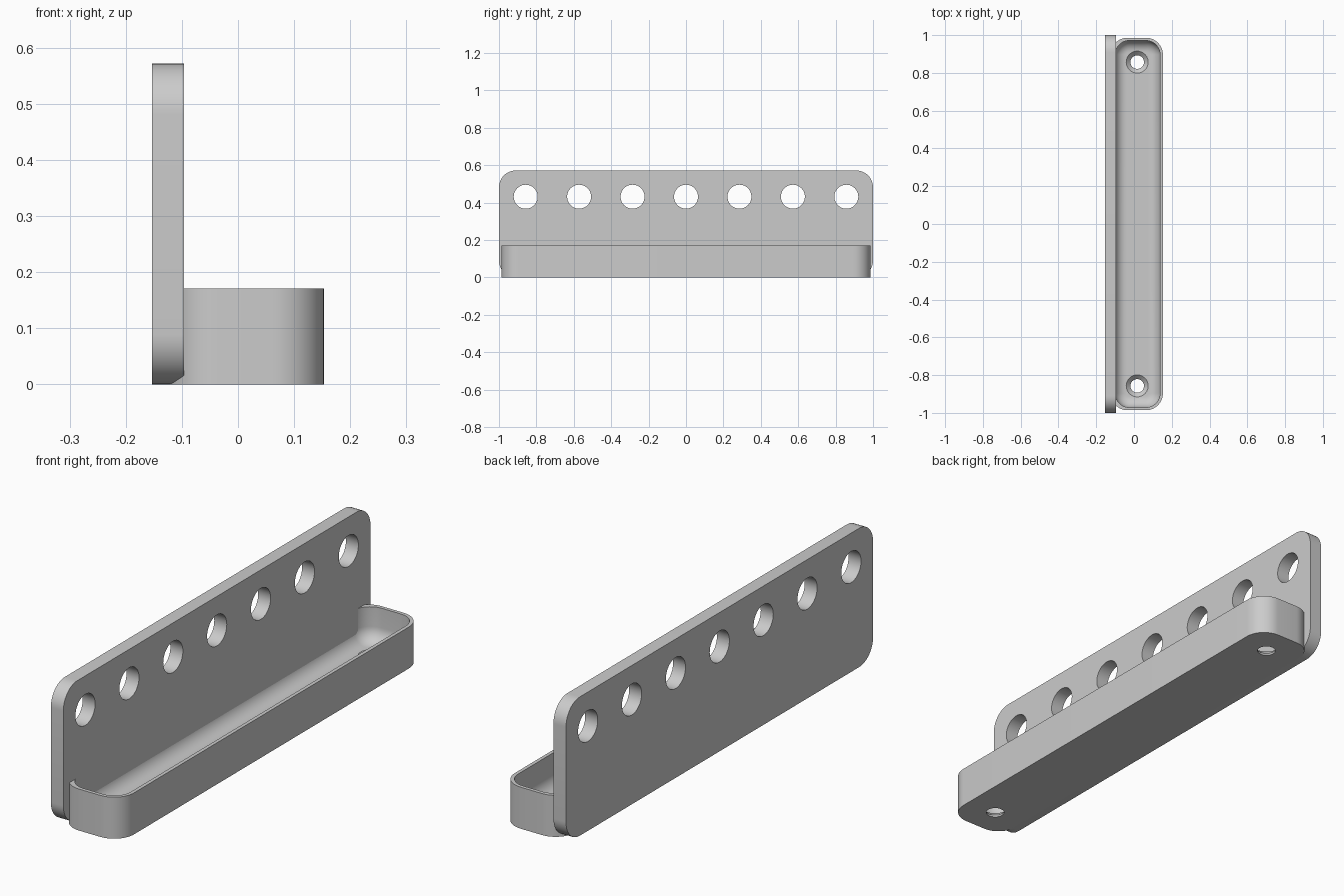
import bpy, bmesh, math

cube = bpy.data.objects.get("Cube")
if cube:
    bpy.data.objects.remove(cube, do_unlink=True)

grey = bpy.data.materials.new("plain grey")
grey.use_nodes = True
colour = (0.6, 0.6, 0.6, 1)
grey.diffuse_color = colour
grey.node_tree.nodes["Principled BSDF"].inputs["Base Color"].default_value = colour


def rounded_rect(u0, u1, v0, v1, r, steps=12):
    """Counter-clockwise outline of a rectangle with round corners."""
    corners = [(u1 - r, v1 - r), (u0 + r, v1 - r), (u0 + r, v0 + r), (u1 - r, v0 + r)]
    return [(u + r * math.cos(a), v + r * math.sin(a))
            for q, (u, v) in enumerate(corners)
            for a in [(q + i / steps) * math.pi / 2 for i in range(steps + 1)]]


def circle(u, v, r, n=48):
    return [(u + r * math.cos(2 * math.pi * i / n), v + r * math.sin(2 * math.pi * i / n))
            for i in range(n)]


def loft(name, rings):
    """Closed solid through rings of 3D points."""
    bm = bmesh.new()
    loops = [[bm.verts.new(p) for p in ring] for ring in rings]
    for a, b in zip(loops, loops[1:]):
        for i in range(len(a)):
            j = (i + 1) % len(a)
            bm.faces.new((a[i], a[j], b[j], b[i]))
    bm.faces.new(loops[0][::-1])
    bm.faces.new(loops[-1])
    bmesh.ops.recalc_face_normals(bm, faces=bm.faces)
    mesh = bpy.data.meshes.new(name)
    bm.to_mesh(mesh)
    bm.free()
    mesh.materials.append(grey)
    obj = bpy.data.objects.new(name, mesh)
    bpy.context.collection.objects.link(obj)
    return obj


def along_x(outline, x):
    return [(x, y, z) for y, z in outline]


def along_z(outline, z):
    return [(x, y, z) for x, y in outline]


def cut(target, cutters):
    for c in cutters:
        mod = target.modifiers.new("cut " + c.name, 'BOOLEAN')
        mod.operation = 'DIFFERENCE'
        mod.solver = 'EXACT'
        mod.object = c
    bpy.context.view_layer.objects.active = target
    for mod in list(target.modifiers):
        bpy.ops.object.modifier_apply(modifier=mod.name)
    for c in cutters:
        bpy.data.objects.remove(c, do_unlink=True)


# Upright back plate with a row of seven holes
BACK, FACE, HEIGHT = -0.153, -0.096, 0.572
outline = rounded_rect(-1, 1, 0, HEIGHT, 0.09)
plate = loft("back_plate", [along_x(outline, BACK), along_x(outline, FACE)])
holes = []
for i in range(-3, 4):
    ring = circle(i * 2 / 7, 0.432, 0.064)
    holes.append(loft("plate_hole", [along_x(ring, BACK - 0.1), along_x(ring, FACE + 0.1)]))
cut(plate, holes)

# Tray whose back wall is buried in the plate
RIM, FLOOR, FILLET = 0.171, 0.03, 0.06
outline = rounded_rect(-0.124, 0.153, -0.986, 0.986, 0.09)
tray = loft("tray", [along_z(outline, 0), along_z(outline, RIM)])


# Hollow with a filleted floor
def hollow_ring(inset, z):
    return along_z(rounded_rect(-0.1 + inset, 0.138 - inset, -0.971 + inset,
                                0.971 - inset, 0.075 - inset), z)


rings = []
for i in range(11):
    a = i / 10 * math.pi / 2
    rings.append(hollow_ring(FILLET * (1 - math.sin(a)), FLOOR + FILLET * (1 - math.cos(a))))
rings.append(hollow_ring(0, RIM + 0.05))
cutters = [loft("hollow", rings)]

# Countersunk drain holes at both ends
for y in (-0.857, 0.857):
    profile = [(0.036, -0.05), (0.036, 0.008), (0.066, 0.038), (0.066, 0.06)]
    cutters.append(loft("drain", [along_z(circle(0.017, y, r), z) for r, z in profile]))
cut(tray, cutters)

# Smooth the rounded surfaces, keep the edges sharp
for obj in (plate, tray):
    bpy.ops.object.select_all(action='DESELECT')
    obj.select_set(True)
    bpy.context.view_layer.objects.active = obj
    bpy.ops.object.shade_smooth_by_angle(angle=math.radians(30))
